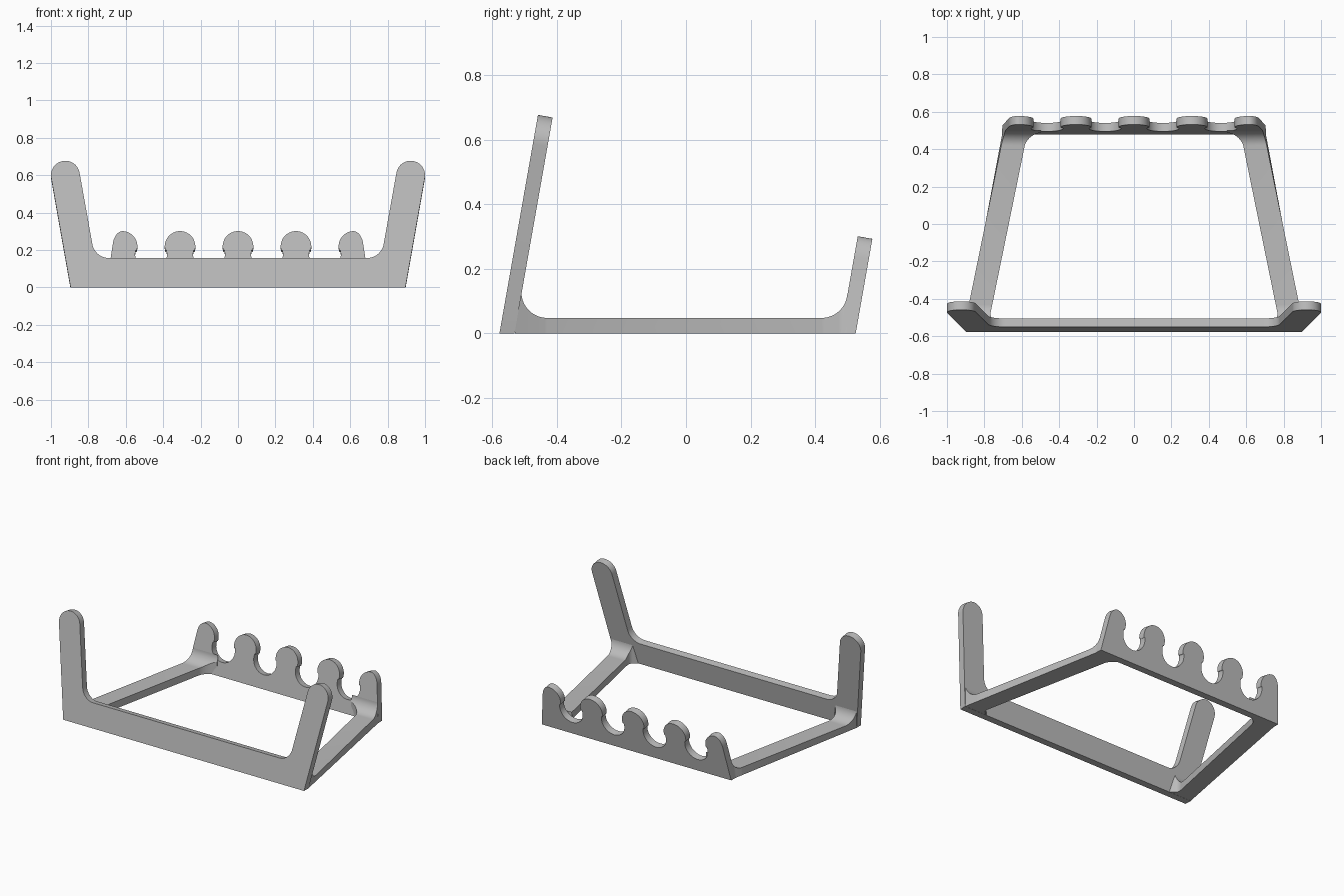
import bpy, bmesh
from math import radians, sin, cos, tan, sqrt

cube = bpy.data.objects.get("Cube")
if cube:
    bpy.data.objects.remove(cube, do_unlink=True)

GREY = (0.5, 0.5, 0.5, 1)
mat = bpy.data.materials.new("plain grey")
mat.use_nodes = True
mat.diffuse_color = GREY
mat.node_tree.nodes["Principled BSDF"].inputs["Base Color"].default_value = GREY

TILT = radians(10)
THICK = 0.046


def finish(name, bm):
    bmesh.ops.recalc_face_normals(bm, faces=bm.faces)
    mesh = bpy.data.meshes.new(name)
    bm.to_mesh(mesh)
    bm.free()
    mesh.materials.append(mat)
    obj = bpy.data.objects.new(name, mesh)
    bpy.context.collection.objects.link(obj)
    bpy.ops.object.select_all(action="DESELECT")
    obj.select_set(True)
    bpy.context.view_layer.objects.active = obj
    bpy.ops.object.shade_smooth_by_angle(angle=radians(30))


def arc(cx, cz, rx, rz, start, end, n=16):
    angles = [radians(start + (end - start) * i / n) for i in range(n + 1)]
    return [(cx + rx * cos(a), cz + rz * sin(a)) for a in angles]


def tilted_plate(name, half, y0):
    """Mirror a right half outline, lean it back and cut it level with the floor."""
    outline = half + [(-x, z) for x, z in reversed(half) if abs(x) > 1e-5]
    bm = bmesh.new()
    face = bm.faces.new([bm.verts.new((x, y0 + z * tan(TILT), z)) for x, z in outline])
    new = bmesh.ops.extrude_face_region(bm, geom=[face])["geom"]
    bmesh.ops.translate(bm, verts=[v for v in new if isinstance(v, bmesh.types.BMVert)],
                        vec=(0, THICK * cos(TILT), -THICK * sin(TILT)))
    cut = bmesh.ops.bisect_plane(bm, geom=bm.verts[:] + bm.edges[:] + bm.faces[:],
                                 plane_co=(0, 0, 0), plane_no=(0, 0, 1), clear_inner=True)
    edges = [e for e in cut["geom_cut"] if isinstance(e, bmesh.types.BMEdge)]
    bmesh.ops.holes_fill(bm, edges=edges)
    finish(name, bm)


# Front plate: low bar with two tall round-ended posts
LOW = -0.05
front = [(0.895 + LOW * 0.175, LOW)]
front += arc(0.923, 0.60, 0.077, 0.077, -10, 170, 24)
front += arc(0.69, 0.247, 0.09, 0.09, -10, -90)
tilted_plate("front_plate", front, -0.578)

# Back plate: row of round knobs separated by scooped slots
PITCH, KNOB, SLOT, KNOB_Z, SLOT_Z = 0.31, 0.082, 0.085, 0.219, 0.175
back = [(0.705 - LOW * 0.16, LOW)]
back += arc(2 * PITCH - 0.005, KNOB_Z, 0.055, KNOB, 10, 90)
back += arc(2 * PITCH, KNOB_Z, KNOB, KNOB, 95, 195)
back += arc(1.5 * PITCH, SLOT_Z, SLOT, SLOT, 17, -197, 24)
back += arc(PITCH, KNOB_Z, KNOB, KNOB, -15, 195, 24)
back += arc(0.5 * PITCH, SLOT_Z, SLOT, SLOT, 17, -197, 24)
back += arc(0, KNOB_Z, KNOB, KNOB, -15, 90)
tilted_plate("back_plate", back, 0.479)

# Side rails: lofted bars that rise and widen in fillets at both ends
RAIL_Z, RISE = 0.048, 0.08
Y0, Y1 = -0.53, 0.48


def fillet(d, r):
    d = min(max(d, 0), r)
    return r - sqrt(r * r - (r - d) ** 2)


def section(y, side):
    t = min(max((y - Y0) / (Y1 - Y0), 0), 1)
    top = RAIL_Z + fillet(y + 0.51, RISE) + fillet(0.50 - y, RISE)
    inner = 0.778 - 0.206 * t - fillet(y + 0.52, 0.05) - fillet(0.487 - y, 0.075)

    def outer(z):
        return (0.895 + 0.175 * z) * (1 - t) + (0.705 - 0.16 * z) * t
    points = [(outer(0), 0), (outer(top), top), (inner, top), (inner, 0)]
    return [(side * x, y, z) for x, z in points]


curve = [RISE * (1 - cos(radians(6 * i))) for i in range(16)]
stations = [Y0] + [-0.51 + c for c in curve] + [0.50 - c for c in reversed(curve)]
for name, side in (("left_rail", 1), ("right_rail", -1)):
    bm = bmesh.new()
    rings = [[bm.verts.new(p) for p in section(y, side)] for y in stations]
    for a, b in zip(rings, rings[1:]):
        for i in range(4):
            j = (i + 1) % 4
            bm.faces.new((a[i], a[j], b[j], b[i]))
    bm.faces.new(rings[0])
    bm.faces.new(rings[-1])
    finish(name, bm)
